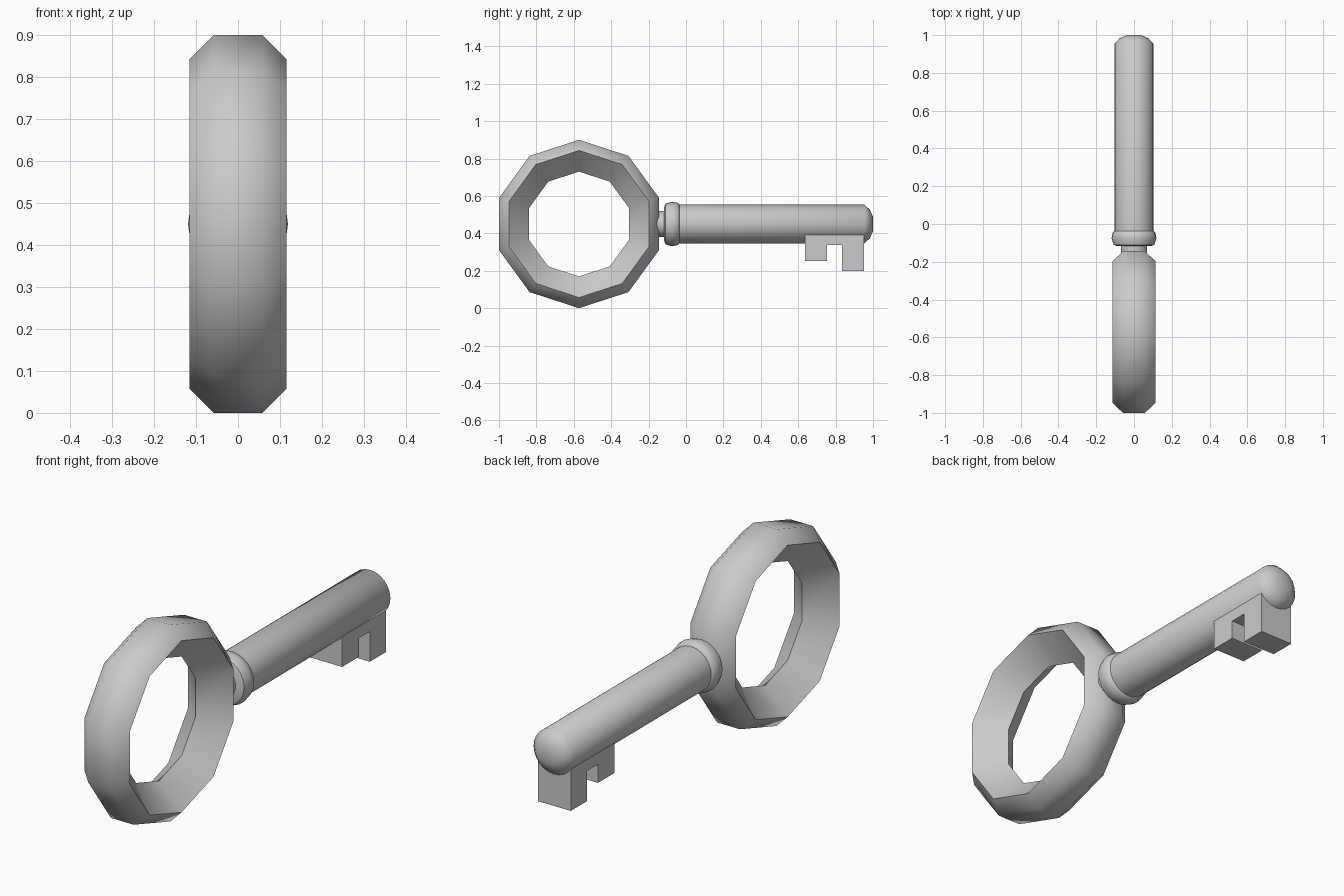
import bpy, bmesh
from math import sin, cos, pi, radians

if "Cube" in bpy.data.objects:
    bpy.data.objects.remove(bpy.data.objects["Cube"])

Z = 0.45       # height of the key axis
RING_Y = -0.572


def finish(bm, name, smooth=True):
    bmesh.ops.remove_doubles(bm, verts=bm.verts, dist=1e-5)
    bmesh.ops.recalc_face_normals(bm, faces=bm.faces)
    me = bpy.data.meshes.new(name)
    bm.to_mesh(me)
    bm.free()
    ob = bpy.data.objects.new(name, me)
    bpy.context.collection.objects.link(ob)
    if smooth:
        bpy.ops.object.select_all(action='DESELECT')
        ob.select_set(True)
        bpy.context.view_layer.objects.active = ob
        bpy.ops.object.shade_smooth_by_angle(angle=radians(50))
    return ob


def sweep(name, rows, n, place, closed):
    """Revolve a (radius, offset) profile in n steps; place maps to 3D."""
    bm = bmesh.new()
    rings = [[bm.verts.new(place(r, o, 2 * pi * k / n)) for r, o in rows] for k in range(n)]
    m = len(rows)
    for k in range(n):
        a, b = rings[k], rings[(k + 1) % n]
        for i in range(m if closed else m - 1):
            j = (i + 1) % m
            bm.faces.new((a[i], a[j], b[j], b[i]))
    return finish(bm, name)


def lathe_y(name, rows, n=24):
    return sweep(name, rows, n, lambda r, y, t: (r * cos(t), y, Z + r * sin(t)), False)


# Ten-sided bow with a five-point section, ridge on the inside
section = [(0.45, -0.058), (0.45, 0.058), (0.393, 0.115), (0.28, 0), (0.393, -0.115)]
sweep("bow_ring", section, 10,
      lambda r, x, t: (x, RING_Y + r * sin(t), Z + r * cos(t)), True)

# Neck joining bow and collar
lathe_y("neck", [(0, -0.2), (0.07, -0.2), (0.07, -0.08), (0, -0.08)])

# Rounded collar
lathe_y("collar", [(0, -0.117), (0.09, -0.117), (0.108, -0.11), (0.119, -0.077),
                   (0.113, -0.045), (0.102, -0.035), (0, -0.035)])

# Shaft with domed tip
lathe_y("shaft", [(0, -0.08), (0.103, -0.08), (0.103, 0.955), (0.075, 0.984),
                  (0.038, 1.0), (0, 1.0)])

# Bit: notched outline extruded across x
outline = [(0.635, 0.42), (0.635, 0.253), (0.755, 0.253), (0.755, 0.338),
           (0.835, 0.338), (0.835, 0.2), (0.952, 0.2), (0.952, 0.42)]
bm = bmesh.new()
face = bm.faces.new([bm.verts.new((-0.083, y, z)) for y, z in outline])
geom = bmesh.ops.extrude_face_region(bm, geom=[face])["geom"]
bmesh.ops.translate(bm, vec=(0.166, 0, 0),
                    verts=[g for g in geom if isinstance(g, bmesh.types.BMVert)])
finish(bm, "bit", smooth=False)
